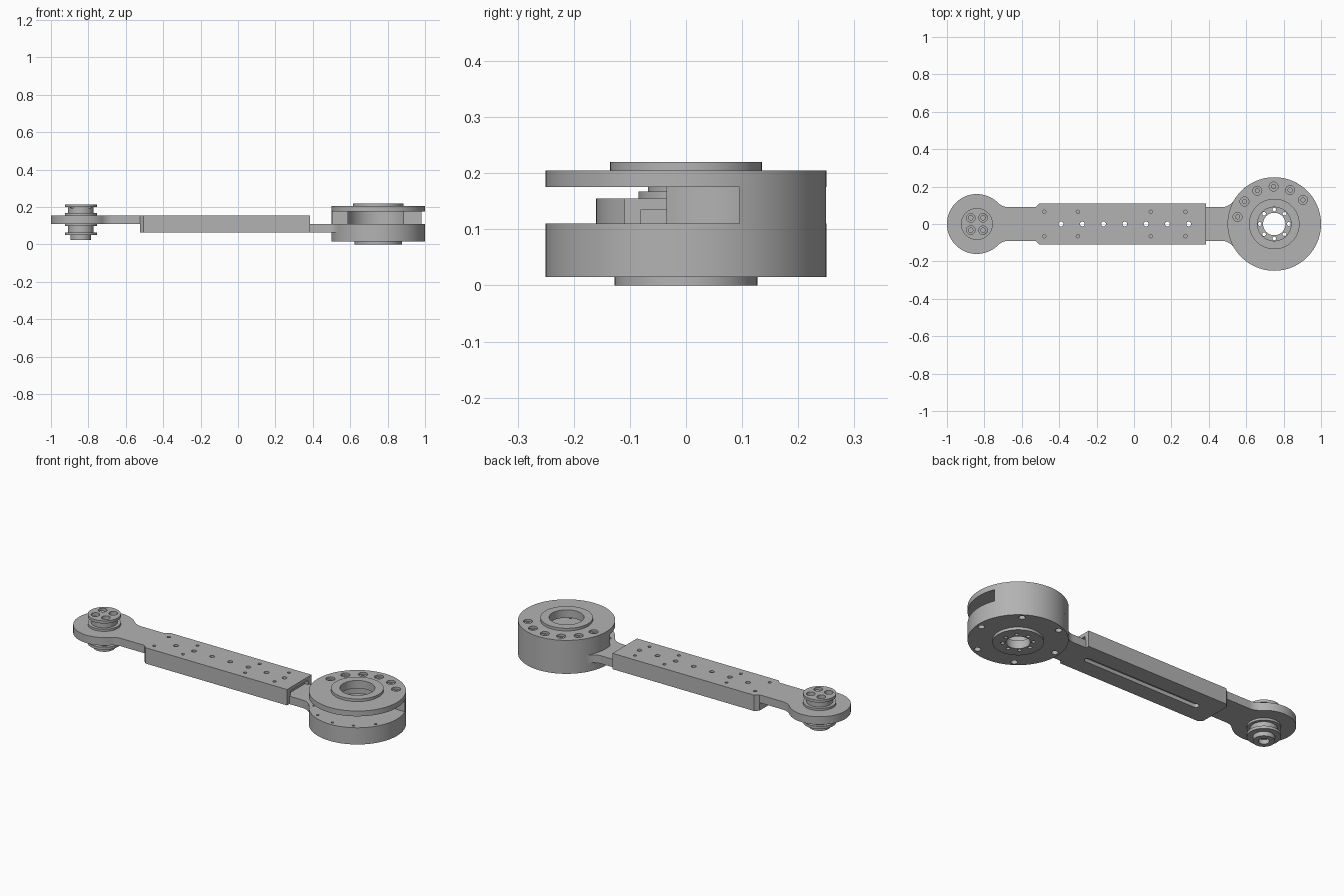
import bpy, bmesh, math
from math import cos, sin, pi, radians

cube = bpy.data.objects.get("Cube")
if cube:
    bpy.data.objects.remove(cube, do_unlink=True)

grey = bpy.data.materials.new("machined grey")
grey.use_nodes = True
colour = (0.45, 0.45, 0.45, 1)
grey.diffuse_color = colour
grey.node_tree.nodes["Principled BSDF"].inputs["Base Color"].default_value = colour

HUB, JOINT = 0.75, -0.84      # x of the two axes


def make(name, bm):
    bmesh.ops.recalc_face_normals(bm, faces=bm.faces)
    mesh = bpy.data.meshes.new(name)
    bm.to_mesh(mesh)
    bm.free()
    obj = bpy.data.objects.new(name, mesh)
    bpy.context.collection.objects.link(obj)
    mesh.materials.append(grey)
    return obj


def extrude_into(bm, pts, z0, z1):
    low = [bm.verts.new((x, y, z0)) for x, y in pts]
    face = bm.faces.new(low)
    new = bmesh.ops.extrude_face_region(bm, geom=[face])["geom"]
    top = [v for v in new if isinstance(v, bmesh.types.BMVert)]
    bmesh.ops.translate(bm, verts=top, vec=(0, 0, z1 - z0))


def prism(name, pts, z0, z1):
    bm = bmesh.new()
    extrude_into(bm, pts, z0, z1)
    return make(name, bm)


def arc(cx, cy, r, a0, a1, n):
    return [(cx + r * cos(a0 + (a1 - a0) * i / n),
             cy + r * sin(a0 + (a1 - a0) * i / n)) for i in range(n + 1)]


def circle(cx, cy, r, n=24):
    return arc(cx, cy, r, 0, 2 * pi * (n - 1) / n, n - 1)


def ring_points(cx, r, angles):
    return [(cx + r * cos(radians(a)), r * sin(radians(a))) for a in angles]


def lathe(name, cx, profile, closed, n=96):
    """Revolve (radius, z) points; solid profiles are capped at both ends."""
    bm = bmesh.new()
    loops = [[bm.verts.new((x, y, z)) for x, y in circle(cx, 0, r, n)] for r, z in profile]
    pairs = list(zip(loops, loops[1:]))
    if closed:
        pairs.append((loops[-1], loops[0]))
    else:
        bm.faces.new(loops[0])
        bm.faces.new(loops[-1])
    for a, b in pairs:
        for i in range(n):
            j = (i + 1) % n
            bm.faces.new((a[i], a[j], b[j], b[i]))
    return make(name, bm)


def cut(obj, outlines, z0, z1):
    bm = bmesh.new()
    for pts in outlines:
        extrude_into(bm, pts, z0, z1)
    cutter = make("cutter", bm)
    cutter.hide_render = True
    mod = obj.modifiers.new("cut", "BOOLEAN")
    mod.operation, mod.solver, mod.object = "DIFFERENCE", "EXACT", cutter
    bpy.context.view_layer.objects.active = obj
    bpy.ops.object.modifier_apply(modifier=mod.name)
    bpy.data.objects.remove(cutter, do_unlink=True)


def drill(obj, centres, r, z0, z1, n=20):
    cut(obj, [circle(x, y, r, n) for x, y in centres], z0, z1)


def neck(cx, r, half, fillet, x_end, side, round_end):
    """Bar outline flaring into a disc; side is the direction from disc to bar."""
    dx = math.sqrt((r + fillet) ** 2 - (half + fillet) ** 2)
    t = math.atan2(half + fillet, dx)
    upper = [(x_end, half)]
    upper += [(cx + side * (dx + x), y) for x, y in
              arc(0, half + fillet, fillet, -pi / 2, -pi + t, 10)]
    if round_end:
        upper += [(cx + side * x, y) for x, y in arc(0, 0, r, t, pi, 40)][1:-1]
        tip = [(cx - side * r, 0)]
    else:
        tip = []
    return upper + tip + [(x, -y) for x, y in reversed(upper)]


# Housing: lower drum, with flange and stepped bore
lower_drum = lathe("lower_drum", HUB, [
    (0.06, 0), (0.127, 0), (0.127, 0.015), (0.25, 0.015), (0.25, 0.11),
    (0.095, 0.11), (0.095, 0.045), (0.06, 0.045)], True)
drill(lower_drum, ring_points(HUB, 0.077, range(0, 360, 45)), 0.01, -0.02, 0.06)
drill(lower_drum, ring_points(HUB, 0.222, range(-5, 355, 60)), 0.017, -0.02, 0.035)
drill(lower_drum, ring_points(HUB, 0.225, range(-150, -20, 30)), 0.007, 0.09, 0.13)

# Housing: back wall between the plates
right_out, left_out = math.asin(0.095 / 0.25), pi + math.asin(0.035 / 0.25)
right_in, left_in = math.asin(0.095 / 0.165), pi + math.asin(0.035 / 0.165)
prism("housing_back_wall",
      arc(HUB, 0, 0.25, right_out, left_out, 48) + arc(HUB, 0, 0.165, left_in, right_in, 48),
      0.11, 0.175)

# Housing: upper plate with raised collar and screw recesses
upper_plate = lathe("upper_plate", HUB, [
    (0.09, 0.175), (0.25, 0.175), (0.25, 0.205), (0.135, 0.205),
    (0.135, 0.22), (0.09, 0.22)], True)
screws = ring_points(HUB, 0.2, (40, 65, 91, 117, 143, 169))
drill(upper_plate, screws, 0.024, 0.193, 0.23)
drill(upper_plate, screws, 0.011, 0.16, 0.2)

# Arm: main bar with chamfered rear corners
c = 0.02
bar = prism("main_bar", [
    (0.385, -0.11), (0.385, 0.11), (-0.525 + c, 0.11), (-0.525, 0.11 - c),
    (-0.525, c - 0.11), (-0.525 + c, -0.11)], 0.065, 0.155)
cut(bar, [[(0.365, -0.08), (0.4, -0.08), (0.4, 0.08), (0.365, 0.08)]], 0.11, 0.135)
cut(bar, [arc(-0.4, 0, 0.016, pi / 2, 1.5 * pi, 10) + arc(0.3, 0, 0.016, -pi / 2, pi / 2, 10)],
    0.05, 0.085)
drill(bar, [(-0.39 + 0.1137 * i, 0) for i in range(7)], 0.013, 0.07, 0.17)
drill(bar, [(x, y) for x in (-0.48, -0.3, 0.09, 0.275) for y in (-0.065, 0.065)],
      0.009, 0.13, 0.17)

# Arm: necks to the housing and to the small joint
prism("housing_neck", neck(HUB, 0.25, 0.09, 0.08, 0.385, -1, False), 0.065, 0.11)
prism("joint_plate", neck(JOINT, 0.16, 0.09, 0.08, -0.525, 1, True), 0.11, 0.155)

# Small joint: flanged spool through the plate
spool = lathe("joint_spool", JOINT, [
    (0.055, 0.025), (0.055, 0.05), (0.085, 0.05), (0.085, 0.065), (0.068, 0.065),
    (0.068, 0.098), (0.085, 0.098), (0.085, 0.11), (0.07, 0.11), (0.07, 0.155),
    (0.085, 0.155), (0.085, 0.167), (0.068, 0.167), (0.068, 0.2), (0.085, 0.2),
    (0.085, 0.215)], False, 64)
sockets = [(JOINT + x, y) for x in (-0.033, 0.033) for y in (-0.033, 0.033)]
drill(spool, sockets, 0.023, 0.195, 0.23)
drill(spool, sockets, 0.012, 0.16, 0.2)
drill(spool, [(JOINT, 0)], 0.028, 0.01, 0.05)

# Smooth round sides, sharp edges
bpy.ops.object.select_all(action="DESELECT")
for obj in bpy.context.scene.objects:
    if obj.type == "MESH":
        obj.select_set(True)
        bpy.context.view_layer.objects.active = obj
bpy.ops.object.shade_smooth_by_angle(angle=radians(30))
